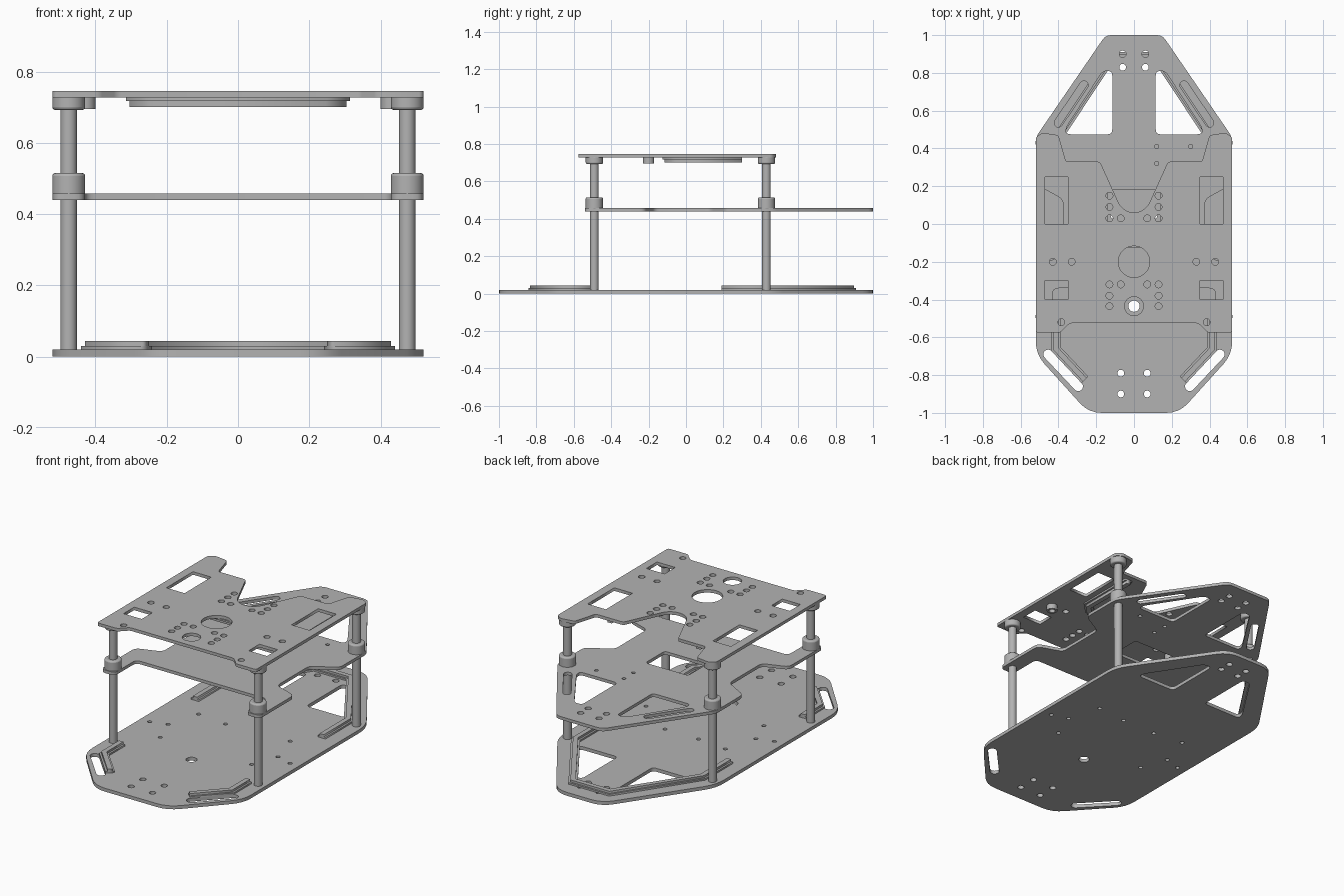
import bpy
from math import sin, cos, pi
from mathutils import Vector

cube = bpy.data.objects.get("Cube")
if cube:
    bpy.data.objects.remove(cube)

grey = bpy.data.materials.new("plain grey")
grey.use_nodes = True
colour = (0.45, 0.45, 0.45, 1)
grey.diffuse_color = colour
grey.node_tree.nodes["Principled BSDF"].inputs["Base Color"].default_value = colour


def circle(x, y, r, n=20):
    return [(x + r * cos(2 * pi * i / n), y + r * sin(2 * pi * i / n)) for i in range(n)]


def slot(a, b, width, n=8):
    """Round-ended slot between two points."""
    a, b = Vector(a), Vector(b)
    d = (b - a).normalized() * width / 2
    side = Vector((-d.y, d.x))
    turn = [pi * i / n for i in range(n + 1)]
    return ([a + side * cos(t) - d * sin(t) for t in turn] +
            [b - side * cos(t) + d * sin(t) for t in turn])


def rounded(points, r, n=4):
    """Round each corner of a closed outline."""
    pts, out = [Vector(p) for p in points], []
    for i, p in enumerate(pts):
        u, v = pts[i - 1] - p, pts[(i + 1) % len(pts)] - p
        a = p + u.normalized() * min(r, u.length * 0.45)
        b = p + v.normalized() * min(r, v.length * 0.45)
        for k in range(n + 1):
            t = k / n
            out.append(a * (1 - t) ** 2 + p * 2 * t * (1 - t) + b * t * t)
    return out


def mirrored(half):
    """Complete a half outline on the +x side."""
    return half + [(-x, y) for x, y in reversed(half)]


def both(shape):
    return [shape, [(-p[0], p[1]) for p in shape]]


def pairs(points, r):
    return [circle(s * x, y, r) for x, y in points for s in (1, -1)]


def plate(name, outline, holes, z0, z1):
    """Flat plate with cut-outs, filled from 2D outlines."""
    curve = bpy.data.curves.new(name, 'CURVE')
    curve.dimensions, curve.fill_mode = '2D', 'BOTH'
    curve.extrude = (z1 - z0) / 2
    for loop in [outline] + holes:
        spline = curve.splines.new('POLY')
        spline.points.add(len(loop) - 1)
        for point, p in zip(spline.points, loop):
            point.co = (p[0], p[1], 0, 1)
        spline.use_cyclic_u = True
    source = bpy.data.objects.new(name + " outline", curve)
    bpy.context.collection.objects.link(source)
    bpy.context.view_layer.update()
    graph = bpy.context.evaluated_depsgraph_get()
    mesh = bpy.data.meshes.new_from_object(source.evaluated_get(graph))
    bpy.data.objects.remove(source)
    mesh.materials.clear()
    mesh.materials.append(grey)
    obj = bpy.data.objects.new(name, mesh)
    obj.location.z = (z0 + z1) / 2
    bpy.context.collection.objects.link(obj)
    return obj


def ribbon(path, width):
    """Outline of an open path given a width, with mitred corners."""
    pts, left, right = [Vector(p) for p in path], [], []
    for i, p in enumerate(pts):
        a = (p - pts[i - 1]).normalized() if i else (pts[1] - p).normalized()
        b = (pts[i + 1] - p).normalized() if i < len(pts) - 1 else a
        na, nb = Vector((-a.y, a.x)), Vector((-b.y, b.x))
        off = (na + nb) / (1 + na.dot(nb)) * width / 2
        left.append(p + off)
        right.append(p - off)
    return left + right[::-1]


def rail(name, path, base, step, top):
    plate(name + "_foot", ribbon(path, 0.05), [], *sorted((base, step)))
    plate(name + "_ridge", ribbon(path, 0.028), [], *sorted((step, top)))


def turned(name, x, y, r, z0, z1, bevel=0.0):
    bpy.ops.mesh.primitive_cylinder_add(vertices=32, radius=r, depth=z1 - z0,
                                        location=(x, y, (z0 + z1) / 2))
    obj = bpy.context.object
    obj.name = name
    obj.data.materials.append(grey)
    if bevel:
        mod = obj.modifiers.new("rounded rim", 'BEVEL')
        mod.width, mod.segments, mod.limit_method = bevel, 3, 'ANGLE'
    bpy.ops.object.shade_smooth_by_angle()


# Shared rear shape
rear = [(0.52, 0.46), (0.15, 1.0)]
windows = both(rounded([(0.115, 0.475), (0.36, 0.475), (0.36, 0.51), (0.165, 0.81),
                        (0.115, 0.81)], 0.025))
rear_holes = pairs([(0.06, 0.83), (0.06, 0.90)], 0.018)

# Bottom plate with raised rails
plate("bottom_plate", rounded(mirrored([(0.24, -1.0), (0.52, -0.69)] + rear), 0.07),
      windows + both(slot((0.455, -0.69), (0.295, -0.86), 0.05)) + rear_holes
      + pairs([(0.07, -0.79), (0.07, -0.9)], 0.018)
      + pairs([(0.3, -0.3), (0.36, -0.14), (0.46, -0.17), (0.11, 0.04), (0.3, 0.06)], 0.012)
      + [circle(0, -0.435, 0.03)], 0, 0.02)
for s, side in ((1, "left"), (-1, "right")):
    rail(side + "_front_rail", [(s * 0.415, -0.5), (s * 0.415, -0.66), (s * 0.26, -0.825)],
         0.02, 0.03, 0.043)
rail("rear_rail", mirrored([(0.415, 0.19), (0.415, 0.44), (0.12, 0.885)]), 0.02, 0.03, 0.043)

# Middle plate with waist, front tabs and a central opening
plate("middle_plate", rounded(mirrored(
    [(0.43, -0.34), (0.43, -0.54), (0.52, -0.54), (0.52, -0.22), (0.375, -0.17),
     (0.375, 0.13), (0.52, 0.21)] + rear), 0.03),
    windows + both(slot((0.265, 0.735), (0.40, 0.535), 0.045)) + rear_holes
    + [rounded([(-0.14, 0), (0.14, 0), (0.14, 0.18), (-0.14, 0.18)], 0.02)]
    + [circle(x, y, 0.011) for x, y in ((0.12, 0.41), (0.12, 0.32), (0.3, 0.41))],
    0.44, 0.458)

# Top plate with a rear notch
notch = [(0.09 * sin(a), 0.15 - 0.09 * cos(a)) for a in (0.2, 0.5, 0.8, 1.1)]
top_half = [(0.34, -0.525), (0.39, -0.575), (0.52, -0.575), (0.52, 0.46), (0.485, 0.483),
            (0.40, 0.47), (0.36, 0.33), (0.18, 0.33)] + notch[::-1]
plate("top_plate", rounded(mirrored(top_half), 0.012, 2),
      both([(0.35, 0), (0.47, 0), (0.47, 0.25), (0.35, 0.25)])
      + both([(0.35, -0.4), (0.47, -0.4), (0.47, -0.3), (0.35, -0.3)])
      + [circle(0, -0.2, 0.083, 40), circle(0, -0.435, 0.05, 32)]
      + pairs([(0.13, y) for y in (0.15, 0.09, 0.03, -0.32, -0.38, -0.435)]
              + [(0.07, 0.03), (0.07, -0.32), (0.33, -0.2), (0.43, -0.2), (0.385, -0.52)],
              0.018), 0.727, 0.745)

# Stiffening rail and bosses beneath the top plate
rail("underside_rail", mirrored([(0.29, 0.3), (0.29, -0.05), (0.24, -0.1)]), 0.727, 0.717, 0.70)
for s, side in ((1, "left"), (-1, "right")):
    for y in (-0.2,):
        ring = circle(s * 0.43, y, 0.03)
        plate(side + "_boss", ring, [circle(s * 0.43, y, 0.018)], 0.695, 0.727)

# Posts with collars
for sx, side in ((1, "left"), (-1, "right")):
    for y, end in ((-0.49, "front"), (0.43, "rear")):
        part, x = side + "_" + end, sx * 0.475
        turned(part + "_post", x, y, 0.023, 0.01, 0.73)
        turned(part + "_middle_collar", x, y, 0.046, 0.45, 0.515, 0.008)
        turned(part + "_top_collar", x, y, 0.046, 0.692, 0.735, 0.008)
